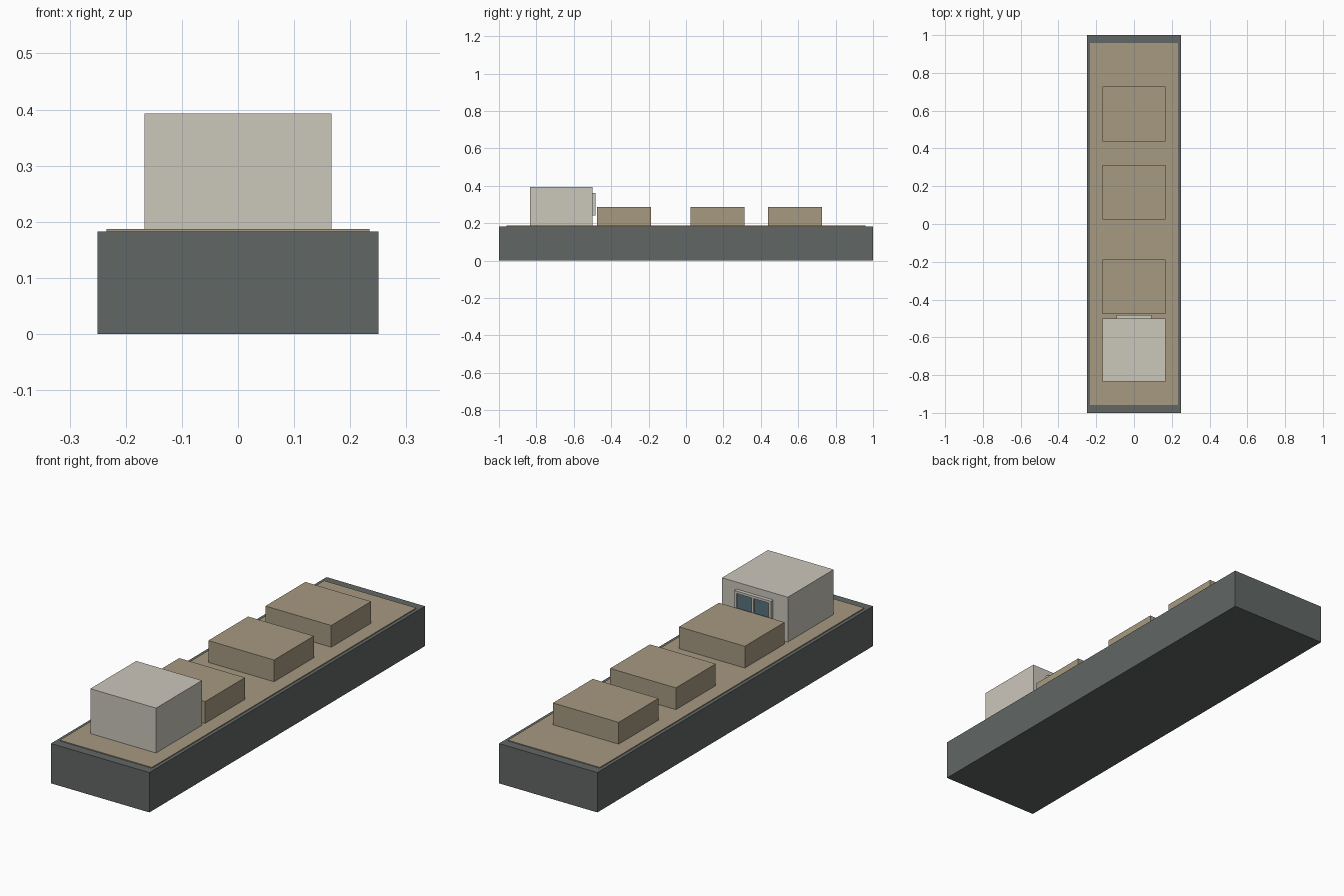
import bpy

if "Cube" in bpy.data.objects:
    bpy.data.objects.remove(bpy.data.objects["Cube"])


def material(name, rgb):
    m = bpy.data.materials.new(name)
    m.diffuse_color = (*rgb, 1)
    m.use_nodes = True
    m.node_tree.nodes["Principled BSDF"].inputs["Base Color"].default_value = m.diffuse_color
    return m


def box(name, x, y, z, mat):
    """Box from (min, max) ranges on each axis."""
    bpy.ops.mesh.primitive_cube_add(size=1, location=[sum(r) / 2 for r in (x, y, z)])
    ob = bpy.context.object
    ob.name = name
    ob.scale = [r[1] - r[0] for r in (x, y, z)]
    bpy.ops.object.transform_apply(location=False, rotation=False, scale=True)
    ob.data.materials.append(mat)
    return ob


steel = material("hull_grey", (0.12, 0.135, 0.13))
tan = material("deck_tan", (0.38, 0.32, 0.22))
cream = material("cabin_cream", (0.60, 0.57, 0.50))
glass = material("glass_blue", (0.10, 0.17, 0.21))

# Hull and thin deck slab
DECK = 0.187
box("hull", (-0.25, 0.25), (-1, 1), (0, 0.183), steel)
box("deck", (-0.234, 0.234), (-0.959, 0.959), (0.18, DECK), tan)

# Cargo hatches
for i, y0 in enumerate((-0.477, 0.023, 0.438)):
    box(f"cargo_hatch_{i + 1}", (-0.167, 0.167), (y0, y0 + 0.289), (DECK - 0.002, 0.287), tan)

# Cabin
BACK = -0.5
box("cabin", (-0.167, 0.167), (-0.833, BACK), (DECK - 0.002, 0.393), cream)

# Window frame facing the hatches: rails, jambs and a centre mullion
W, Z0, Z1, T = 0.093, 0.242, 0.361, 0.011
depth = (BACK - 0.001, -0.483)
box("window_sill", (-W, W), depth, (Z0, Z0 + T), cream)
box("window_head", (-W, W), depth, (Z1 - T, Z1), cream)
for name, x0, x1 in (("left_jamb", -W, -W + T), ("right_jamb", W - T, W),
                     ("mullion", -T / 2, T / 2)):
    box("window_" + name, (x0, x1), depth, (Z0 + T, Z1 - T), cream)

# Two panes set back in the frame
for name, x0, x1 in (("left_pane", -W + T, -T / 2), ("right_pane", T / 2, W - T)):
    box("window_" + name, (x0, x1), (BACK - 0.001, -0.488), (Z0 + T, Z1 - T), glass)
